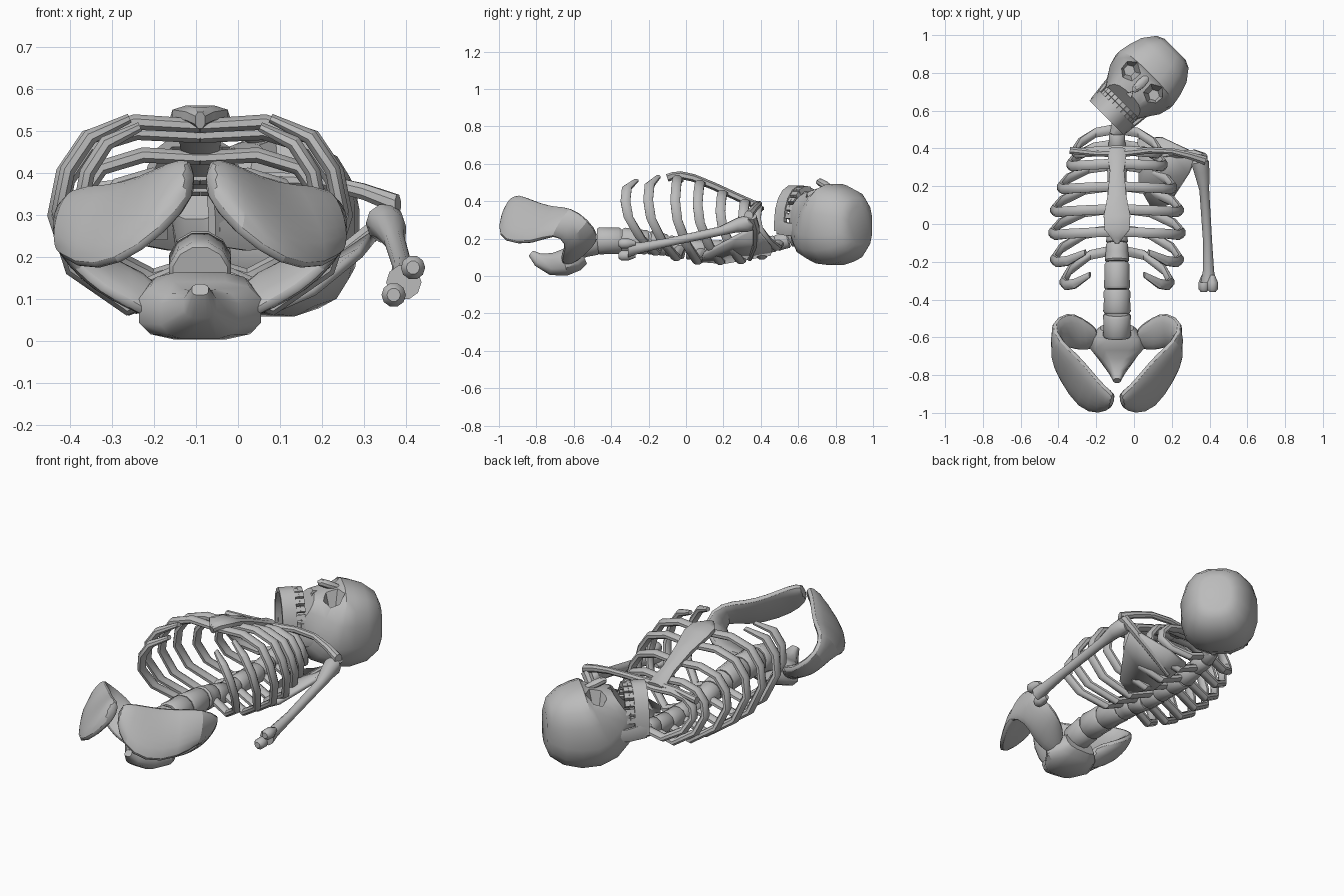
import bpy
import bmesh
import math
from mathutils import Matrix, Vector

if "Cube" in bpy.data.objects:
    bpy.data.objects.remove(bpy.data.objects["Cube"], do_unlink=True)

bone = bpy.data.materials.new("bone_grey")
bone.use_nodes = True
grey = (0.5, 0.5, 0.5, 1)
bone.diffuse_color = grey
bone.node_tree.nodes["Principled BSDF"].inputs["Base Color"].default_value = grey

X, Y, Z = Vector((1, 0, 0)), Vector((0, 1, 0)), Vector((0, 0, 1))
MID = -0.09          # body centre line
parts = []


def finish(name, bm, matrix=None):
    bmesh.ops.recalc_face_normals(bm, faces=bm.faces)
    mesh = bpy.data.meshes.new(name)
    bm.to_mesh(mesh)
    bm.free()
    mesh.materials.append(bone)
    obj = bpy.data.objects.new(name, mesh)
    bpy.context.scene.collection.objects.link(obj)
    if matrix:
        obj.matrix_world = matrix
    parts.append(obj)
    return obj


def sweep(name, points, radii, ref=Z, sides=8, power=1.0, matrix=None):
    """Loft elliptical sections along a path; ref is the first section axis."""
    points = [Vector(p) for p in points]
    refs = ref if isinstance(ref, list) else [ref] * len(points)
    if not isinstance(radii, list):
        radii = [radii] * len(points)
    bm = bmesh.new()
    rings = []
    for i, p in enumerate(points):
        tangent = points[min(i + 1, len(points) - 1)] - points[max(i - 1, 0)]
        a = refs[i].normalized()
        b = tangent.cross(a).normalized()
        r = radii[i] if isinstance(radii[i], tuple) else (radii[i], radii[i])
        ring = []
        for k in range(sides):
            ang = math.tau * (k + 0.5) / sides
            c, s = math.cos(ang), math.sin(ang)
            c = math.copysign(abs(c) ** power, c)
            s = math.copysign(abs(s) ** power, s)
            ring.append(bm.verts.new(p + a * c * r[0] + b * s * r[1]))
        rings.append(ring)
    for lo, hi in zip(rings, rings[1:]):
        for k in range(sides):
            j = (k + 1) % sides
            bm.faces.new((lo[k], lo[j], hi[j], hi[k]))
    bm.faces.new(rings[0])
    bm.faces.new(rings[-1])
    return finish(name, bm, matrix)


def box(name, centre, size, turn, matrix):
    bm = bmesh.new()
    shape = Matrix.Translation(centre) @ Matrix.Rotation(turn, 4, "Y") @ Matrix.Diagonal((*size, 1))
    bmesh.ops.create_cube(bm, size=1, matrix=shape)
    return finish(name, bm, matrix)


# --- Head, modelled upright along local y with the face up, then tilted ---
HEAD = Matrix.Translation((0.085, 0.792, 0)) @ Matrix.Rotation(-math.pi / 4, 4, "Z")
# position along head, half width, back, front
sections = [(.188, .08, .17, .37), (.168, .122, .12, .42), (.105, .17, .075, .465), (.03, .193, .055, .487),
            (-.04, .205, .06, .5), (-.09, .188, .085, .505), (-.14, .15, .14, .508),
            (-.18, .125, .21, .495), (-.208, .112, .27, .475)]
skull = sweep("skull", [(0, v, (lo + hi) / 2) for v, w, lo, hi in sections],
              [(w, (hi - lo) / 2) for v, w, lo, hi in sections], X, 16, 0.78, HEAD)

# Eye sockets and nose opening
cutters = [sweep("eye_socket_cutter", [(s * .092, -.063, .38), (s * .092, -.063, .6)], [.03, .1], X, 6, 1, HEAD)
           for s in (-1, 1)]
cutters.append(sweep("nose_cutter", [(0, -.155, .44), (0, -.155, .6)], [.025, .045], -Y, 3, 1, HEAD))
for cutter in cutters:
    mod = skull.modifiers.new("opening", "BOOLEAN")
    mod.operation = "DIFFERENCE"
    mod.object = cutter
    cutter.hide_render = True
    cutter.hide_viewport = True
    parts.remove(cutter)

sweep("nose_bridge", [(0, -.02, .47), (0, -.07, .488), (0, -.11, .503), (0, -.125, .5)],
      [(.02, .012), (.026, .02), (.02, .02), (.012, .012)], X, 8, 1, HEAD)

# Jaw: curved chin band and a rising branch on each side
angles = [math.radians(a) for a in range(-90, 91, 20)]
arc = [(.117 * math.sin(a), .295 + .18 * math.cos(a)) for a in angles]
arc = [(arc[0][0], .24)] + arc + [(arc[-1][0], .24)]
sweep("jaw", [(x, -.288, z) for x, z in arc], (.052, .016), Y, 4, 1, HEAD)
for s in (-1, 1):
    sweep("jaw_branch", [(s * .117, -.31, .265), (s * .128, -.22, .25), (s * .14, -.1, .25)],
          [(.045, .014), (.04, .014), (.03, .014)], Z, 6, 1, HEAD)

# Teeth in two curved rows
for row, v in (("upper_tooth", -.218), ("lower_tooth", -.243)):
    for i in range(12):
        a = math.radians(-82.5 + 15 * i)
        box(row, (.104 * math.sin(a), v, .298 + .168 * math.cos(a)), (.029, .024, .03), a, HEAD)

# --- Spine: one flared drum between each pair of stations ---
spine = [(0, -.6, .16, .076), (0, -.475, .188, .076), (0, -.345, .19, .073), (0, -.2, .18, .067), (0, -.1, .165, .06)]
spine += [(0, y / 10, .14, .054) for y in range(0, 4)]
spine += [(0, .4, .16, .047), (0, .48, .175, .045), (.02, .55, .195, .045), (.06, .62, .225, .045)]
for p, q in zip(spine, spine[1:]):
    a, b = Vector(p[:3]), Vector(q[:3])
    a.x += MID
    b.x += MID
    steps = [(0, .88), (.1, 1), (.5, .97), (.9, 1), (1, .88)]
    sweep("vertebra", [a.lerp(b, t) for t, f in steps],
          [f * (p[3] + (q[3] - p[3]) * t) for t, f in steps], X, 12)

# Sacrum, curling up to the tail
sacrum = [(-.55, .09, .06, .17), (-.59, .132, .025, .172), (-.65, .148, 0, .145), (-.72, .095, .003, .125),
          (-.79, .04, .05, .125), (-.83, .02, .105, .14)]
sweep("sacrum", [(MID, y, (lo + hi) / 2) for y, w, lo, hi in sacrum],
      [(w, (hi - lo) / 2) for y, w, lo, hi in sacrum], X, 12, 0.65)

# --- Breastbone ---
chest = [(.4, .045, .375), (.36, .052, .385), (.28, .04, .42), (.15, .052, .48), (.04, .075, .525),
         (-.03, .07, .54), (-.07, .035, .535), (-.1, .012, .525)]
sweep("breastbone", [(MID, y, z) for y, w, z in chest], [(w, .022) for y, w, z in chest], X, 8, 0.8)

# --- Ribs: sideways, height and back-to-front fractions of one shared hoop ---
hoop = [(.1, .14, 0), (.5, .02, .15), (.88, .22, .65), (1, .5, 1.05), (.94, .72, 1.15)]
front_ends = {True: [(.78, .9, 1.1), (.5, 1, .8)],
              False: [(.78, .9, 1.1), (.45, .98, 1.05), (0, .96, 1)]}
# half width, front y, back y, back z, front z, floating
ribs = [(.225, .39, .5, .15, .37, False), (.25, .32, .42, .1, .4, False), (.3, .2, .31, .075, .45, False),
        (.335, .08, .2, .07, .505, False), (.345, -.04, .08, .07, .53, False),
        (.335, -.18, -.03, .09, .53, True), (.285, -.3, -.14, .12, .51, True)]
for w, front, back, low, high, floating in ribs:
    for s in (-1, 1):
        path = [(MID + s * w * fx, back + fy * (front - back), low + fz * (high - low))
                for fx, fz, fy in hoop + front_ends[floating]]
        tip = (.016, .012) if floating else (.028, .018)
        sweep("rib", path, [(.028, .02)] * (len(path) - 1) + [tip], Y, 8)

# --- Pelvis: a twisted blade on each side, outer and inner edge per station ---
blade = [((.012, -.96, .355), (.012, -.91, .435)), ((.09, -1.01, .255), (.07, -.86, .425)),
         ((.2, -.985, .175), (.14, -.77, .39)), ((.3, -.83, .165), (.21, -.69, .37)),
         ((.355, -.7, .23), (.3, -.62, .37)), ((.285, -.64, .17), (.355, -.52, .305)),
         ((.23, -.665, .12), (.26, -.46, .215)), ((.17, -.67, .09), (.19, -.49, .175)),
         ((.1, -.65, .045), (.09, -.56, .14))]
for s in (-1, 1):
    edges = [[Vector((MID + s * x, y, z)) for x, y, z in pair] for pair in blade]
    hip = sweep("hip_bone", [(a + b) / 2 for a, b in edges],
                [((b - a).length / 2 + .005, .036) for a, b in edges], [b - a for a, b in edges], 10)
    hip.modifiers.new("rounding", "SUBSURF").levels = 1

# --- Collar bones: a full one on the left, a short one on the right ---
sweep("left_collar_bone", [(MID + .04, .375, .375), (.08, .39, .385), (.2, .385, .38), (.3, .36, .355), (.38, .335, .325)],
      [.022, .018, .018, .021, .025], Z, 8)
sweep("right_collar_bone", [(MID - .04, .375, .375), (-.2, .375, .375), (-.34, .39, .36)], [.022, .018, .02], Z, 8)

# --- Left shoulder blade with its ridge ---
bm = bmesh.new()
outline = [(.02, .45, .12), (.14, .46, .15), (.33, .37, .26), (.29, .27, .21), (.18, .1, .12), (.1, .08, .085),
           (.03, .2, .075)]
bm.faces.new([bm.verts.new(p) for p in outline])
bmesh.ops.triangulate(bm, faces=bm.faces)
blade_plate = finish("left_shoulder_blade", bm)
solid = blade_plate.modifiers.new("thickness", "SOLIDIFY")
solid.thickness = .024
solid.offset = 0
sweep("left_shoulder_ridge", [(.05, .34, .09), (.2, .37, .17), (.32, .37, .26), (.37, .35, .32)],
      [.012, .02, .025, .028], Y, 8)

# --- Left upper arm with shoulder ball and two elbow knobs ---
sweep("left_upper_arm", [(.345, .355, .27), (.35, .325, .28), (.36, .27, .272), (.372, .18, .24),
                         (.39, -.1, .18), (.394, -.25, .15), (.394, -.31, .14)],
      [.025, .047, .04, .026, .024, .03, .042], Z, 10)
for x, z in ((.37, .11), (.416, .175)):
    sweep("elbow_knob", [(x, -.27, z), (x, -.31, z), (x, -.345, z), (x, -.36, z)],
          [.012, .029, .029, .016], Z, 10)

# --- Soft shading with sharp rims ---
bpy.ops.object.select_all(action="DESELECT")
for obj in parts:
    obj.select_set(True)
bpy.context.view_layer.objects.active = skull
bpy.ops.object.shade_smooth_by_angle(angle=math.radians(40))
